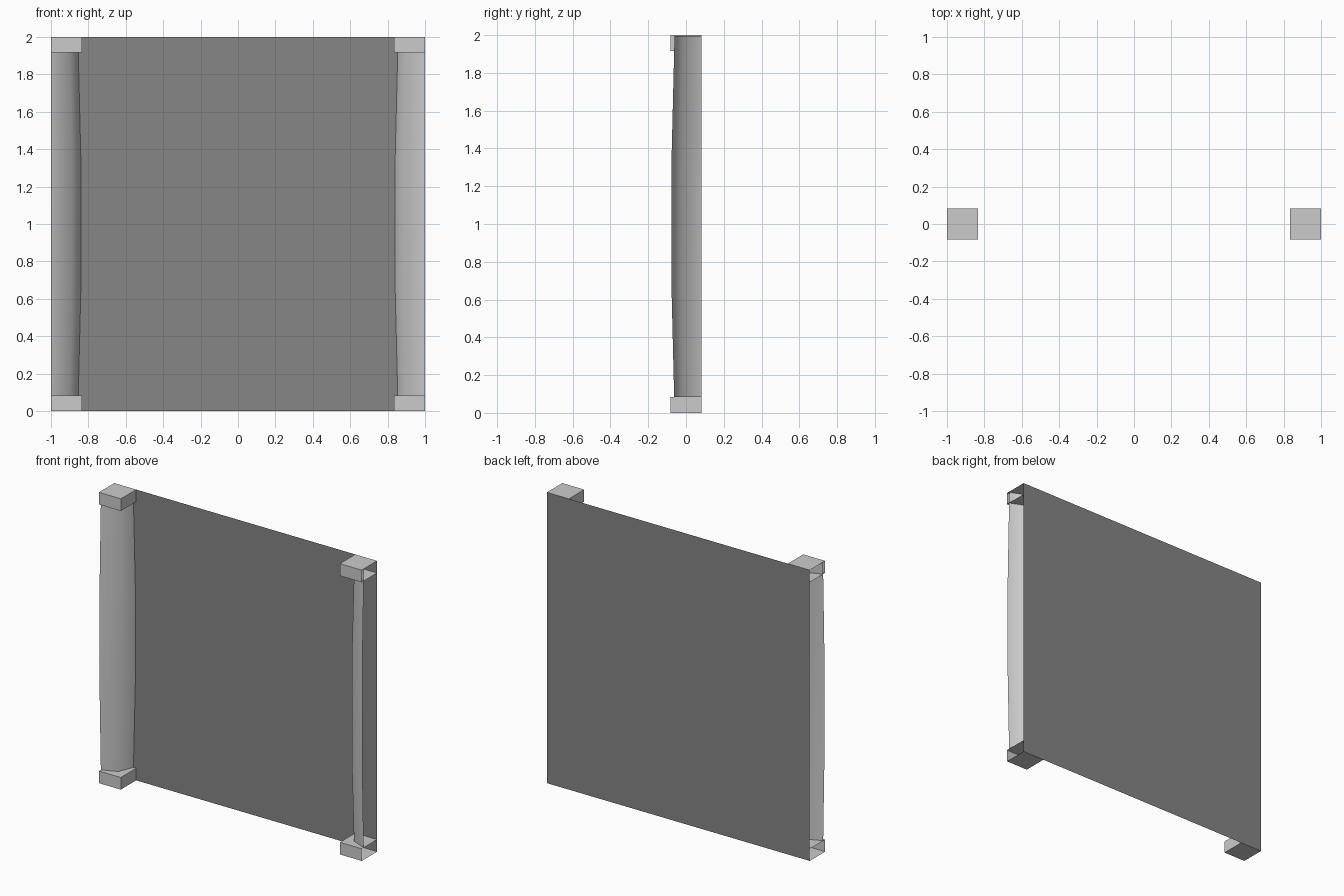
import bpy, bmesh, math

if "Cube" in bpy.data.objects:
    bpy.data.objects.remove(bpy.data.objects["Cube"])

D = 1 / 6          # pillar width and depth
YB = D / 2         # back plane


def material(name, v):
    m = bpy.data.materials.new(name)
    m.diffuse_color = (v, v, v, 1)
    m.use_nodes = True
    m.node_tree.nodes["Principled BSDF"].inputs["Base Color"].default_value = m.diffuse_color
    return m


stone = material("light_grey", 0.6)
wall_grey = material("dark_grey", 0.24)


def make_object(name, bm, mat):
    me = bpy.data.meshes.new(name)
    bm.to_mesh(me)
    bm.free()
    me.materials.append(mat)
    ob = bpy.data.objects.new(name, me)
    bpy.context.collection.objects.link(ob)
    return ob


# Wall sheet along the back
bm = bmesh.new()
bm.faces.new([bm.verts.new(p) for p in
              ((-1, YB, 0), (1, YB, 0), (1, YB, 2), (-1, YB, 2))])
make_object("wall_panel", bm, wall_grey)


# Square block, open on its outer side and back
def block(name, side, z0):
    bm = bmesh.new()
    bmesh.ops.create_cube(bm, size=1)
    for v in bm.verts:
        v.co = (side * (1 - D / 2) + v.co.x * D, v.co.y * D,
                z0 + (v.co.z + 0.5) * D / 2)
    bm.normal_update()
    cut = [f for f in bm.faces if f.normal.x * side > 0.5 or f.normal.y > 0.5]
    bmesh.ops.delete(bm, geom=cut, context='FACES')
    make_object(name, bm, stone)


# Quarter column, swelling gently in the middle
PROFILE = ((D / 2, 0.146), (0.66, 0.16), (1.34, 0.16), (2 - D / 2, 0.146), (1.995, 0.144))
STEPS = 2


def column(name, side):
    bm = bmesh.new()
    rings = []
    for z, r in PROFILE:
        ring = []
        for i in range(STEPS + 1):
            a = math.pi / 2 * i / STEPS
            ring.append(bm.verts.new((side * (1 - r * math.sin(a)),
                                      YB - r * math.cos(a), z)))
        rings.append(ring)
    for lo, hi in zip(rings, rings[1:]):
        for i in range(STEPS):
            quad = [lo[i], lo[i + 1], hi[i + 1], hi[i]]
            f = bm.faces.new(quad if side < 0 else quad[::-1])
            f.smooth = True
    make_object(name, bm, stone)


for label, side in (("left", -1), ("right", 1)):
    block(label + "_base", side, 0)
    block(label + "_cap", side, 2 - D / 2)
    column(label + "_column", side)
